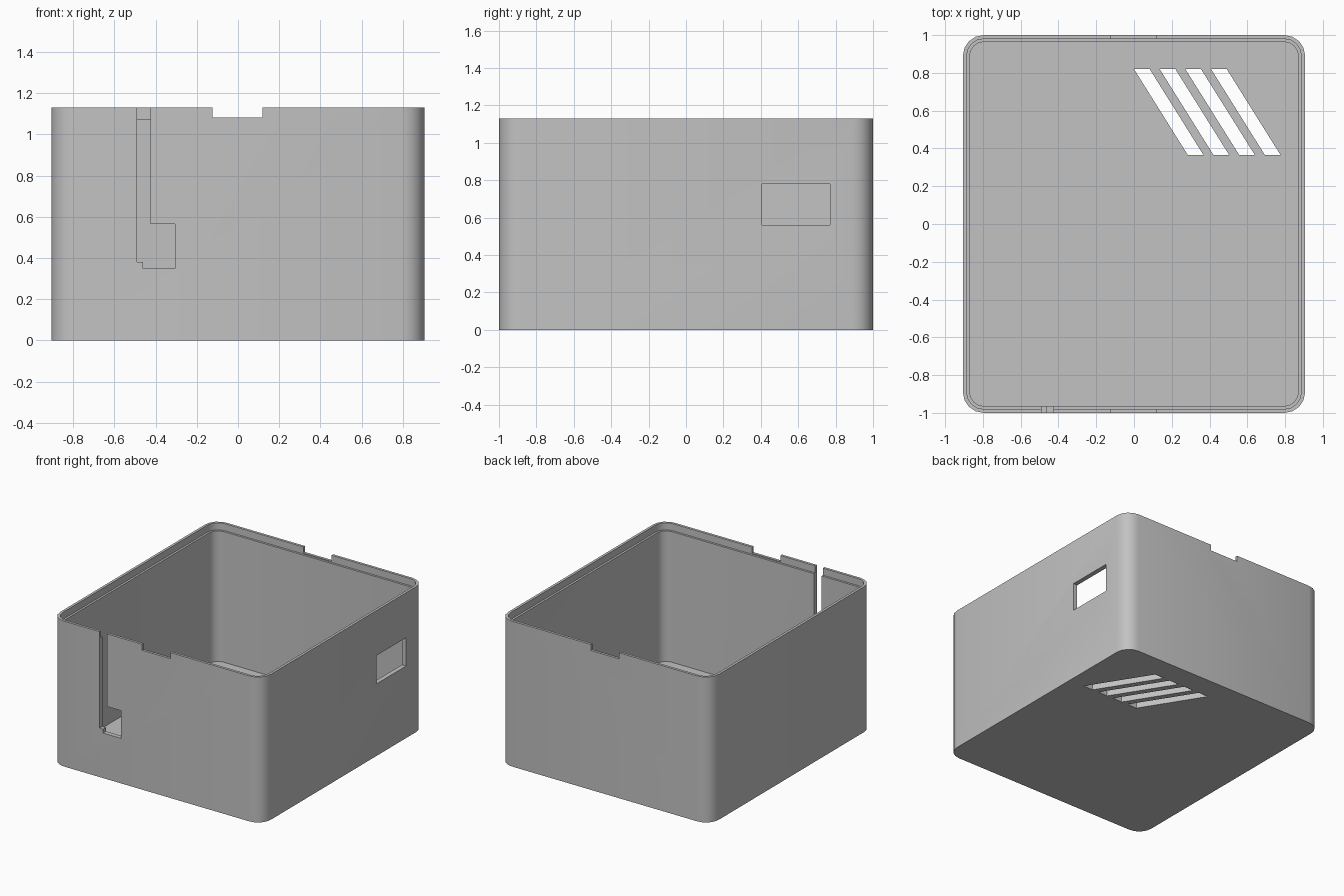
import bpy
import bmesh
import math
from mathutils import Vector

old = bpy.data.objects.get("Cube")
if old:
    bpy.data.objects.remove(old, do_unlink=True)

HALF_X, HALF_Y, HEIGHT = 0.906, 1.0, 1.13
LIP, WALL, FLOOR, LEDGE = 0.02, 0.036, 0.06, 1.075
RADIUS, STEPS = 0.11, 4

grey = bpy.data.materials.new("plain grey")
grey.use_nodes = True
colour = (0.54, 0.54, 0.54, 1)
grey.diffuse_color = colour
grey.node_tree.nodes["Principled BSDF"].inputs["Base Color"].default_value = colour


def new_object(name, bm):
    bmesh.ops.recalc_face_normals(bm, faces=bm.faces)
    mesh = bpy.data.meshes.new(name)
    bm.to_mesh(mesh)
    bm.free()
    mesh.materials.append(grey)
    obj = bpy.data.objects.new(name, mesh)
    bpy.context.collection.objects.link(obj)
    return obj


def rounded_ring(bm, inset, z):
    """Rounded rectangle of vertices, inset from the outer wall."""
    r = RADIUS - inset
    ring = []
    for corner, (sx, sy) in enumerate([(1, 1), (-1, 1), (-1, -1), (1, -1)]):
        for i in range(STEPS + 1):
            a = (corner + i / STEPS) * math.pi / 2
            ring.append(bm.verts.new((sx * (HALF_X - RADIUS) + r * math.cos(a),
                                      sy * (HALF_Y - RADIUS) + r * math.sin(a), z)))
    return ring


def prism(name, points, axis, start, end):
    """Extrude a flat outline along one axis."""
    bm = bmesh.new()
    verts = []
    for u, v in points:
        co = [u, v]
        co.insert(axis, start)
        verts.append(bm.verts.new(co))
    face = bm.faces.new(verts)
    ext = bmesh.ops.extrude_face_region(bm, geom=[face])
    shift = Vector((0, 0, 0))
    shift[axis] = end - start
    bmesh.ops.translate(bm, vec=shift,
                        verts=[g for g in ext["geom"] if isinstance(g, bmesh.types.BMVert)])
    obj = new_object(name, bm)
    obj.hide_render = True
    return obj


def rect(u0, u1, v0, v1):
    return [(u0, v0), (u1, v0), (u1, v1), (u0, v1)]


# Open box with a stepped rim
bm = bmesh.new()
profile = [(0, 0), (0, HEIGHT), (LIP, HEIGHT), (LIP, LEDGE), (WALL, LEDGE), (WALL, FLOOR)]
rings = [rounded_ring(bm, inset, z) for inset, z in profile]
for low, high in zip(rings, rings[1:]):
    for i in range(len(low)):
        j = (i + 1) % len(low)
        bm.faces.new((low[i], low[j], high[j], high[i]))
bm.faces.new(rings[0])
bm.faces.new(rings[-1])
box = new_object("box_shell", bm)

# Rim notches front and back, side window, cable slot
cutters = [
    prism("rim_notch_cutter", rect(-0.125, 0.118, 1.083, 1.3), 1, -1.2, 1.2),
    prism("window_cutter", rect(0.405, 0.77, 0.56, 0.78), 0, 0.7, 1.1),
    prism("cable_slot_cutter",
          [(-0.49, 1.3), (-0.49, 0.38), (-0.46, 0.38), (-0.46, 0.35),
           (-0.305, 0.35), (-0.305, 0.565), (-0.425, 0.565), (-0.425, 1.3)], 1, -1.2, -0.8),
]
# Slanted floor vents
for i in range(4):
    x = i * 0.136
    cutters.append(prism("vent_cutter",
                         [(x, 0.82), (x + 0.083, 0.82), (x + 0.368, 0.365), (x + 0.285, 0.365)],
                         2, -0.1, 0.2))

for cutter in cutters:
    mod = box.modifiers.new("cut", 'BOOLEAN')
    mod.operation = 'DIFFERENCE'
    mod.solver = 'EXACT'
    mod.object = cutter

# Bake the cuts and discard the cutters
bpy.context.view_layer.update()
cut_mesh = bpy.data.meshes.new_from_object(box.evaluated_get(bpy.context.evaluated_depsgraph_get()))
box.modifiers.clear()
box.data = cut_mesh
for cutter in cutters:
    bpy.data.objects.remove(cutter, do_unlink=True)

bpy.ops.object.select_all(action='DESELECT')
box.select_set(True)
bpy.context.view_layer.objects.active = box
bpy.ops.object.shade_smooth_by_angle(angle=math.radians(35))
